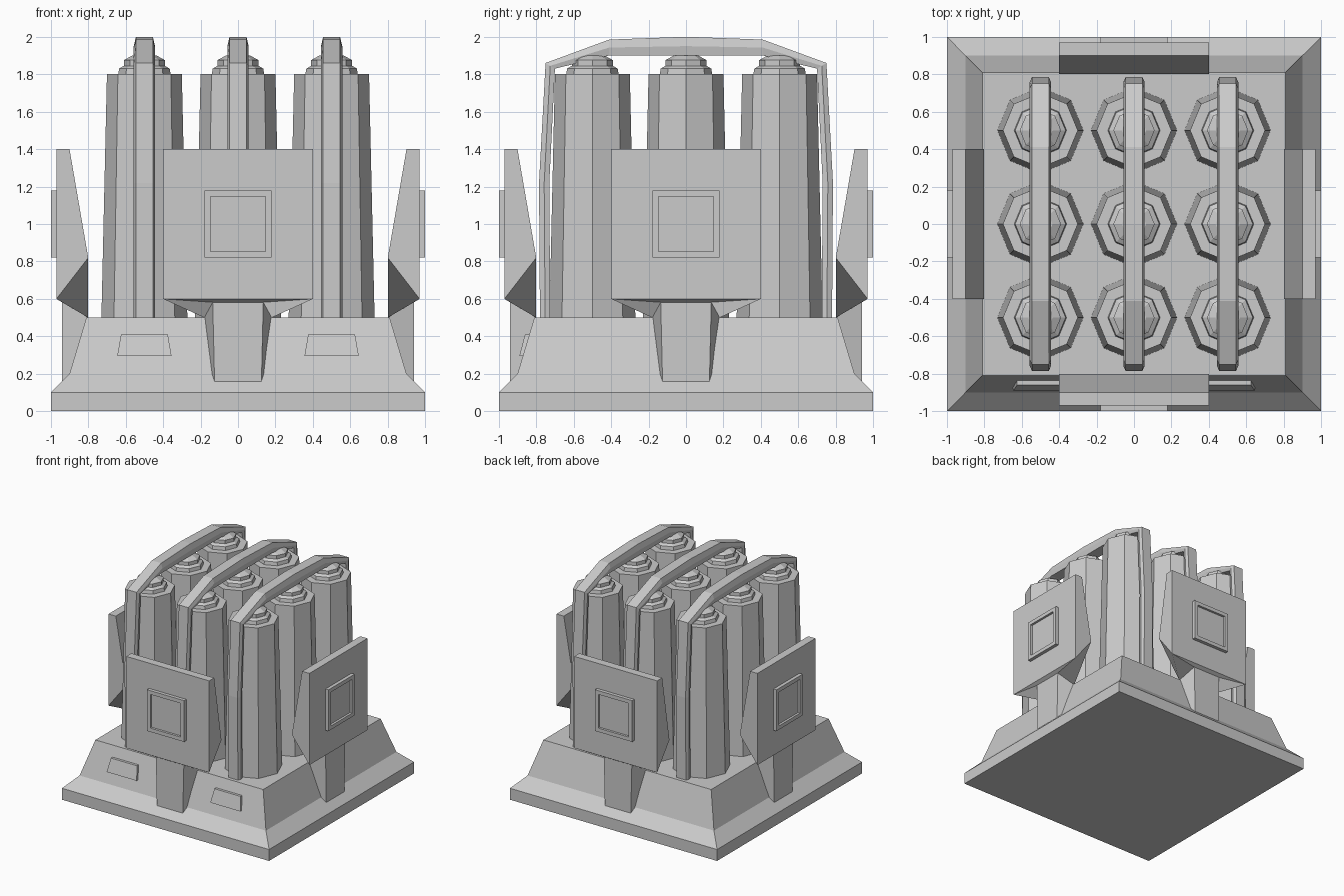
import bpy, bmesh
from math import sin, cos, pi
from mathutils import Matrix

cube = bpy.data.objects.get("Cube")
if cube:
    bpy.data.objects.remove(cube)

grey = bpy.data.materials.new("plain_grey")
grey.use_nodes = True
GREY = (0.6, 0.6, 0.6, 1)
grey.diffuse_color = GREY
grey.node_tree.nodes["Principled BSDF"].inputs["Base Color"].default_value = GREY


def loft(name, rings, matrix=Matrix()):
    """Skin a list of equal-length point rings and cap both ends."""
    bm = bmesh.new()
    rows = [[bm.verts.new(matrix @ Matrix.Translation(p).translation) for p in ring] for ring in rings]
    n = len(rows[0])
    for a, b in zip(rows, rows[1:]):
        for i in range(n):
            j = (i + 1) % n
            bm.faces.new((a[i], a[j], b[j], b[i]))
    bm.faces.new(rows[0])
    bm.faces.new(rows[-1])
    bmesh.ops.recalc_face_normals(bm, faces=bm.faces)
    mesh = bpy.data.meshes.new(name)
    bm.to_mesh(mesh)
    bm.free()
    mesh.materials.append(grey)
    obj = bpy.data.objects.new(name, mesh)
    bpy.context.collection.objects.link(obj)
    return obj


def square(h, z):
    return [(-h, -h, z), (h, -h, z), (h, h, z), (-h, h, z)]


def octagon(x, y, r, z):
    return [(x + r * cos(k * pi / 4), y + r * sin(k * pi / 4), z) for k in range(8)]


# Stepped base with sloping sides
loft("base", [square(h, z) for h, z in ((1, 0), (1, 0.1), (0.9, 0.2), (0.81, 0.5))])

# Nine tapered octagonal tubes, each with a stepped cap
TUBE = ((0.23, 0.48), (0.2, 1.8))
CAP = ((0.14, 1.8), (0.135, 1.83), (0.11, 1.845), (0.11, 1.875), (0.065, 1.9))
for x in (-0.5, 0, 0.5):
    for y in (-0.5, 0, 0.5):
        loft("tube", [octagon(x, y, r, z) for r, z in TUBE])
        loft("tube_cap", [octagon(x, y, r, z) for r, z in CAP])

# Three bevelled straps arching front to back over the tubes
OUTER = [(-0.78, 0.48), (-0.785, 1.22), (-0.75, 1.86), (-0.41, 1.985), (0, 2)]
INNER = [(-0.725, 0.48), (-0.73, 1.22), (-0.7, 1.83), (-0.41, 1.9), (0, 1.9)]
half = list(zip(OUTER, INNER))
arch = half + [((-a[0], a[1]), (-b[0], b[1])) for a, b in half[-2::-1]]
for x in (-0.5, 0, 0.5):
    rings = []
    for (oy, oz), (iy, iz) in arch:
        my, mz = (oy + iy) / 2, (oz + iz) / 2
        rings.append([(x - 0.045, oy, oz), (x + 0.045, oy, oz), (x + 0.057, my, mz),
                      (x + 0.05, iy, iz), (x - 0.05, iy, iz), (x - 0.057, my, mz)])
    loft("strap", rings)


def bracket_ring(w_out, d_out, z_out, w_in, z_in):
    return [(-w_out, -d_out, z_out), (w_out, -d_out, z_out),
            (w_in, -0.8, z_in), (-w_in, -0.8, z_in)]


# Wedge panel, flared bracket and recessed frame on all four sides
PANEL = ((0.97, 0.6), (0.97, 1.4), (0.9, 1.4), (0.8, 0.82))
for k, side in enumerate(("front", "left", "back", "right")):
    turn = Matrix.Rotation(k * pi / 2, 4, "Z")
    loft(side + "_panel", [[(u, -d, z) for d, z in PANEL] for u in (-0.4, 0.4)], turn)
    loft(side + "_bracket", [bracket_ring(0.4, 0.97, 0.6, 0.4, 0.82),
                             bracket_ring(0.135, 0.94, 0.582, 0.18, 0.5),
                             bracket_ring(0.125, 0.94, 0.155, 0.165, 0.155)], turn)
    frame = ((0.18, 0.96), (0.18, 1), (0.147, 1), (0.147, 0.98))
    loft(side + "_frame", [[(a, -d, 1 + b) for a, b, _ in square(h, 0)] for h, d in frame], turn)

# Two small raised blocks on the front slope
for x in (-0.5, 0.5):
    loft("front_block", [[(x - w, -d, z), (x + w, -d, z), (x + w, -0.8, z), (x - w, -0.8, z)]
                         for w, d, z in ((0.145, 0.89, 0.295), (0.125, 0.86, 0.41))])
